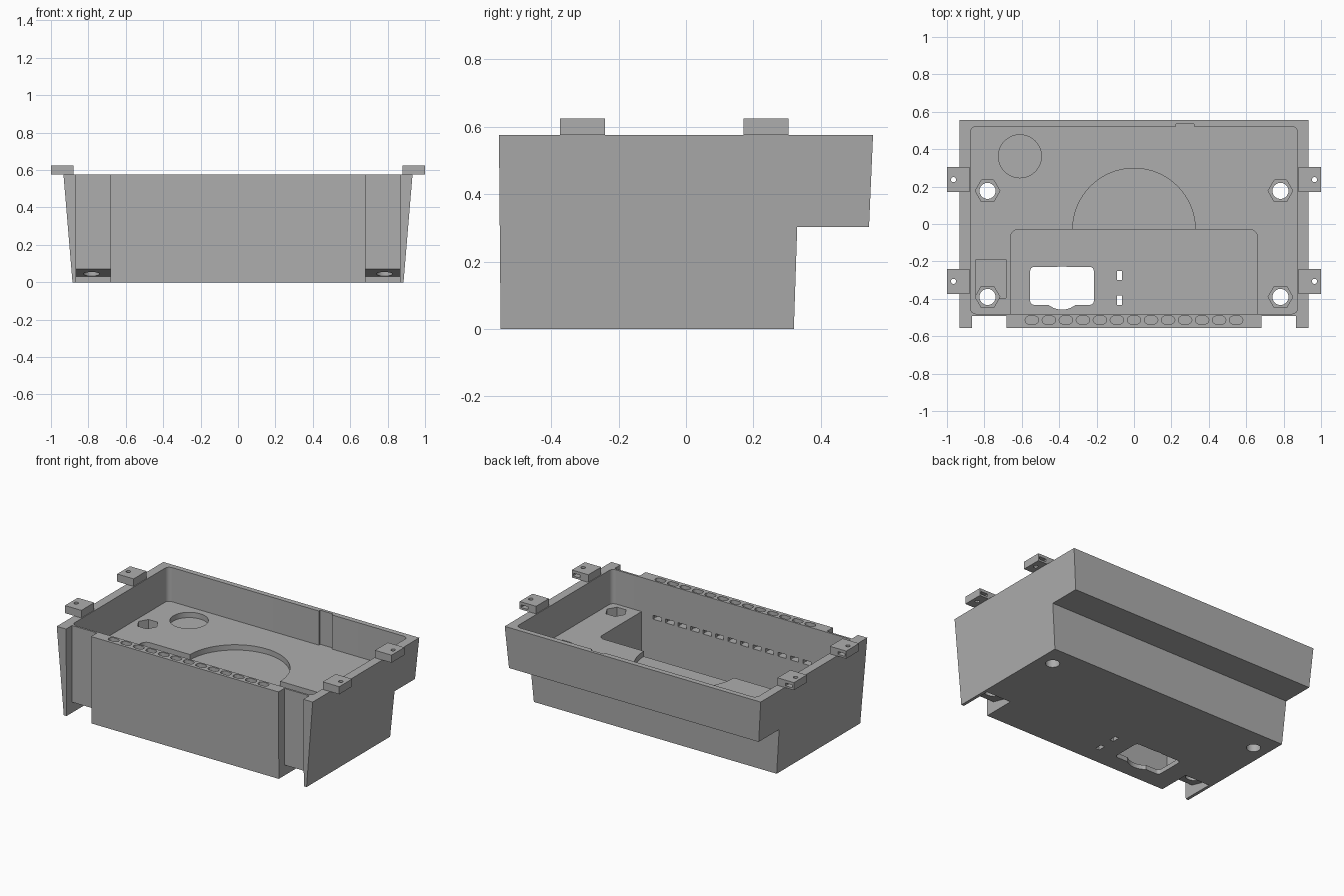
import bpy, bmesh, math

if "Cube" in bpy.data.objects:
    bpy.data.objects.remove(bpy.data.objects["Cube"], do_unlink=True)

grey = bpy.data.materials.new("plain_grey")
grey.use_nodes = True
grey.diffuse_color = (0.42, 0.42, 0.42, 1)
grey.node_tree.nodes["Principled BSDF"].inputs["Base Color"].default_value = grey.diffuse_color

RIM, FLOOR, BASE = 0.575, 0.35, 0.03


def sweep(name, ring_a, ring_b):
    """Closed solid between two matching rings of points."""
    bm = bmesh.new()
    a = [bm.verts.new(p) for p in ring_a]
    b = [bm.verts.new(p) for p in ring_b]
    n = len(a)
    bm.faces.new(a[::-1])
    bm.faces.new(b)
    for i in range(n):
        j = (i + 1) % n
        bm.faces.new((a[i], a[j], b[j], b[i]))
    bmesh.ops.recalc_face_normals(bm, faces=bm.faces)
    mesh = bpy.data.meshes.new(name)
    bm.to_mesh(mesh)
    bm.free()
    mesh.materials.append(grey)
    obj = bpy.data.objects.new(name, mesh)
    bpy.context.scene.collection.objects.link(obj)
    return obj


def prism(points, z0, z1, name="cutter"):
    return sweep(name, [(x, y, z0) for x, y in points], [(x, y, z1) for x, y in points])


def side_prism(profile, x0, x1, name="cutter"):
    return sweep(name, [(x0, y, z) for y, z in profile], [(x1, y, z) for y, z in profile])


def rect(x0, x1, y0, y1, front=0, back=0, steps=6):
    """Rectangle outline with separate front and back corner radii."""
    points = []
    corners = ((x1, y1, -1, -1, back), (x0, y1, 1, -1, back),
               (x0, y0, 1, 1, front), (x1, y0, -1, 1, front))
    for k, (x, y, sx, sy, r) in enumerate(corners):
        for i in range(steps + 1 if r else 1):
            t = math.pi / 2 * (k + i / steps)
            points.append((x + r * (sx + math.cos(t)), y + r * (sy + math.sin(t)))
                          if r else (x, y))
    return points


def disc(x, y, r, sides=32):
    return [(x + r * math.cos(2 * math.pi * i / sides),
             y + r * math.sin(2 * math.pi * i / sides)) for i in range(sides)]


def carve(obj, cutters):
    """Subtract every cutter, bake the result, remove the cutters."""
    for c in cutters:
        c.hide_render = True
        mod = obj.modifiers.new("cut", "BOOLEAN")
        mod.operation, mod.solver, mod.object = "DIFFERENCE", "EXACT", c
    graph = bpy.context.evaluated_depsgraph_get()
    mesh = bpy.data.meshes.new_from_object(obj.evaluated_get(graph))
    obj.modifiers.clear()
    obj.data = mesh
    for c in cutters:
        bpy.data.objects.remove(c, do_unlink=True)
    bpy.ops.object.select_all(action="DESELECT")
    obj.select_set(True)
    bpy.context.view_layer.objects.active = obj
    bpy.ops.object.shade_smooth_by_angle(angle=math.radians(25))


# Tapered outer housing with a stepped back
profile = [(-0.55, 0), (0.32, 0), (0.33, 0.302), (0.543, 0.302), (0.555, RIM), (-0.555, RIM)]
width = lambda z: 0.885 + 0.048 * z / RIM
housing = sweep("housing", [(-width(z), y, z) for y, z in profile],
                [(width(z), y, z) for y, z in profile])

cuts = [
    # Main tray, deep front pocket, round and square floor recesses
    prism(rect(-0.875, 0.875, -0.48, 0.52, 0.03, 0.03), FLOOR, 0.8),
    prism(rect(-0.66, 0.66, -0.48, -0.03, 0, 0.04), BASE, 0.7),
    prism(disc(0, -0.03, 0.328, 64), FLOOR - 0.035, 0.65),
    prism(disc(-0.61, 0.362, 0.115, 48), FLOOR - 0.035, 0.65),
    prism(rect(-0.845, -0.685, -0.395, -0.19), FLOOR - 0.02, 0.65),
    # Back wall groove
    prism(rect(0.225, 0.32, 0.5, 0.535), FLOOR, 0.8),
    # Socket opening with bulged middle
    prism(rect(-0.555, -0.215, -0.432, -0.23, 0.02, 0.02), -0.1, 0.1),
    prism(disc(-0.385, -0.342, 0.116), -0.1, 0.12),
]
# Small slots beside the socket
for y in (-0.275, -0.408):
    cuts.append(prism(rect(-0.092, -0.064, y - 0.025, y + 0.025), -0.1, 0.1))
for s in (-1, 1):
    # Front corner notches with a sloped foot recess underneath
    x0, x1 = sorted((s * 0.683, s * 0.865))
    cuts.append(prism(rect(x0, x1, -0.7, -0.493), -0.1, 0.8))
    cuts.append(side_prism([(-0.6, -0.1), (-0.335, -0.1), (-0.335, 0.03),
                            (-0.493, 0.07), (-0.6, 0.07)], x0, x1))
    # Bolt holes with hexagonal nut wells
    for y in (0.177, -0.39):
        cuts.append(prism(disc(s * 0.783, y, 0.066, 6), 0.15, 0.66))
        cuts.append(prism(disc(s * 0.783, y, 0.043), -0.1, 0.3))
# Row of rim vents opening through small inner slots
for i in range(13):
    x = (i - 6) * 0.091
    cuts.append(prism(rect(x - 0.036, x + 0.036, -0.535, -0.492, 0.02, 0.02, 3), 0.32, 0.7))
    cuts.append(prism(rect(x - 0.03, x + 0.03, -0.515, -0.47), 0.322, 0.348))
carve(housing, cuts)

# Mounting tabs with a screw hole and a nut slot in the back face
for s, side in ((-1, "right"), (1, "left")):
    x0, x1 = sorted((s * 0.88, s * 1.0))
    for y, end in ((-0.307, "front"), (0.237, "back")):
        tab = prism(rect(x0, x1, y - 0.067, y + 0.067), RIM, 0.625, f"mounting_tab_{end}_{side}")
        carve(tab, [
            prism(disc(s * 0.965, y, 0.014, 16), 0.5, 0.7),
            prism(rect(s * 0.965 - 0.025, s * 0.965 + 0.025, y - 0.025, y + 0.1), 0.588, 0.606),
        ])
